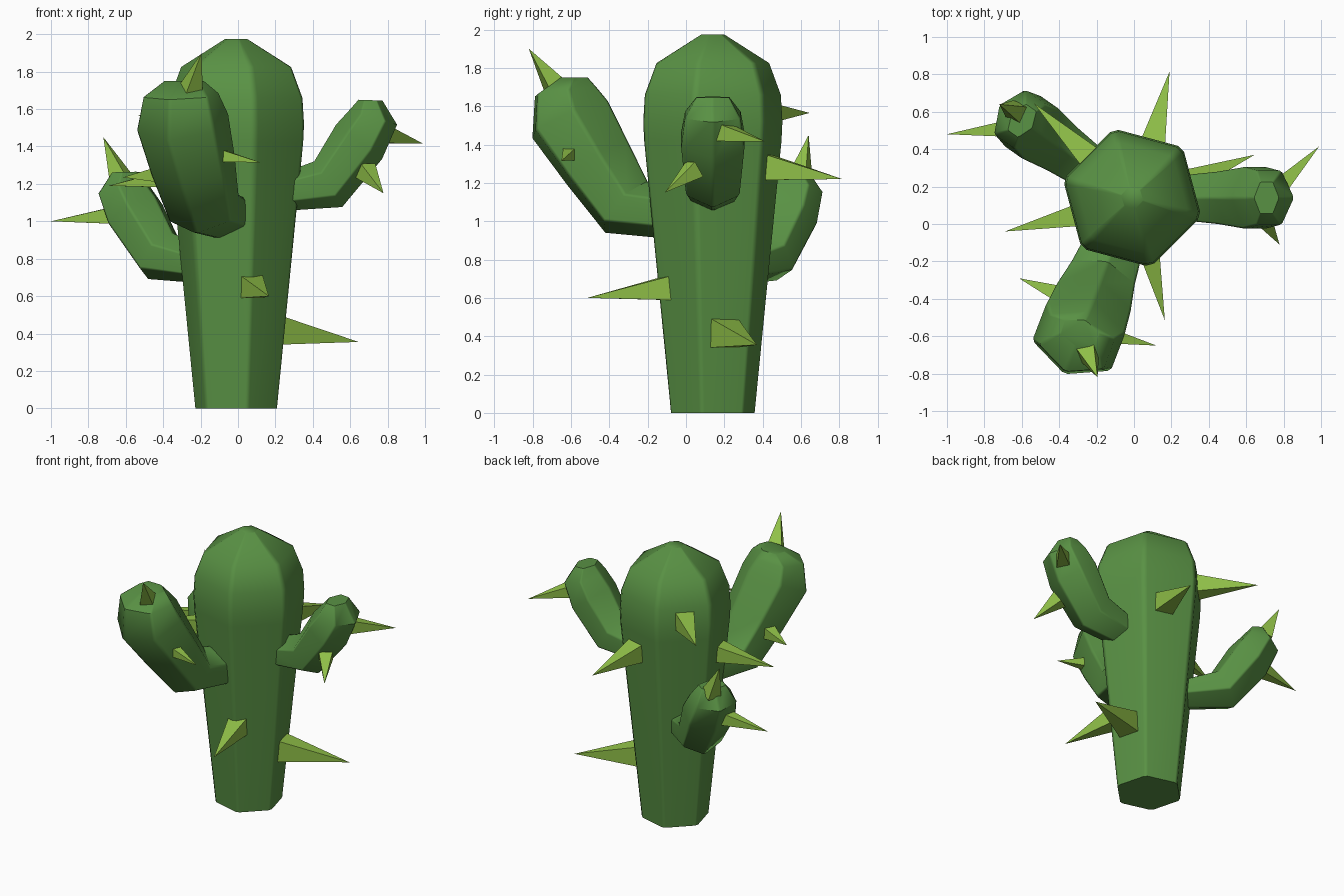
import bpy, bmesh, math
from mathutils import Vector

if "Cube" in bpy.data.objects:
    bpy.data.objects.remove(bpy.data.objects["Cube"])

CENTER = Vector((-0.01, 0.14, 0))


def material(name, rgb):
    m = bpy.data.materials.new(name)
    m.diffuse_color = (*rgb, 1)
    m.use_nodes = True
    m.node_tree.nodes["Principled BSDF"].inputs["Base Color"].default_value = m.diffuse_color
    return m


GREEN = material("cactus green", (0.10, 0.285, 0.058))
LIME = material("spine lime", (0.28, 0.53, 0.065))


def finish(name, bm, mat, angle):
    bmesh.ops.recalc_face_normals(bm, faces=bm.faces)
    me = bpy.data.meshes.new(name)
    bm.to_mesh(me)
    bm.free()
    me.materials.append(mat)
    ob = bpy.data.objects.new(name, me)
    bpy.context.collection.objects.link(ob)
    bpy.ops.object.select_all(action='DESELECT')
    ob.select_set(True)
    bpy.context.view_layer.objects.active = ob
    bpy.ops.object.shade_smooth_by_angle(angle=math.radians(angle))
    ob.modifiers.new("soft facets", 'WEIGHTED_NORMAL').keep_sharp = True
    return ob


def chamfered(corners, t=0.07):
    """Split every hexagon corner in two to give narrow bevelled edges."""
    out = []
    n = len(corners)
    for i, c in enumerate(corners):
        out += [c.lerp(corners[i - 1], t), c.lerp(corners[(i + 1) % n], t)]
    return out


def skin(rings):
    """Join rings of points into a closed tube."""
    bm = bmesh.new()
    loops = [[bm.verts.new(p) for p in chamfered(r)] for r in rings]
    for a, b in zip(loops, loops[1:]):
        for i in range(len(a)):
            j = (i + 1) % len(a)
            bm.faces.new((a[i], a[j], b[j], b[i]))
    bm.faces.new(loops[0])
    bm.faces.new(loops[-1])
    return bm


# Trunk: tapered hexagon with a domed top
profile = [(0, 0.23), (1.42, 0.378), (1.52, 0.383), (1.66, 0.374), (1.825, 0.31), (1.975, 0.062)]
rings = []
for z, r in profile:
    rings.append([CENTER + Vector((r * math.cos(math.radians(45 + 60 * k)),
                                   r * math.sin(math.radians(45 + 60 * k)), z)) for k in range(6)])
finish("trunk", skin(rings), GREEN, 40)


# Arms: each ring is (outer point, inner point, half width), points as (distance from trunk axis, height)
def arm(name, angle, sections, dz=0):
    a = math.radians(angle)
    u = Vector((math.cos(a), math.sin(a), 0))
    side = Vector((-math.sin(a), math.cos(a), 0))
    rings = []
    for (s0, z0), (s1, z1), w in sections:
        outer = CENTER + u * s0 + Vector((0, 0, z0 + dz))
        inner = CENTER + u * s1 + Vector((0, 0, z1 + dz))
        mid, half = (outer + inner) / 2, (outer - inner) / 2
        rings.append([mid + half * math.cos(math.radians(60 * k))
                      + side * (w / 0.866) * math.sin(math.radians(60 * k)) for k in range(6)])
    finish(name, skin(rings), GREEN, 45)


small = [((0.22, 1.05), (0.22, 1.25), 0.115), ((0.57, 1.072), (0.415, 1.325), 0.14),
         ((0.785, 1.33), (0.53, 1.52), 0.165), ((0.865, 1.515), (0.60, 1.595), 0.145),
         ((0.785, 1.645), (0.652, 1.65), 0.085)]
large = [((0.2, 0.90), (0.2, 1.18), 0.15), ((0.60, 0.935), (0.365, 1.21), 0.18),
         ((0.81, 1.18), (0.475, 1.42), 0.21), ((1.01, 1.43), (0.585, 1.63), 0.225),
         ((0.995, 1.65), (0.65, 1.70), 0.185), ((0.85, 1.75), (0.70, 1.75), 0.10)]
arm("right_arm", 0, small)
arm("back_left_arm", 145, small, -0.385)
arm("front_arm", 249, large)


# Spines: four sided pyramids from base centre to tip
def spine(name, base, tip, r):
    base, tip = Vector(base), Vector(tip)
    d = (tip - base).normalized()
    x = d.cross(Vector((0, 0, 1))).normalized()
    y = x.cross(d)
    base -= d * 0.02
    bm = bmesh.new()
    ring = []
    for k in range(4):
        a = math.radians(45 + 90 * k)
        ring.append(bm.verts.new(base + (x * math.cos(a) + y * math.sin(a)) * r * 1.3))
    top = bm.verts.new(tip)
    bm.faces.new(ring)
    for k in range(4):
        bm.faces.new((ring[k], ring[(k + 1) % 4], top))
    finish(name, bm, LIME, 30)


spine("trunk_spine_front", (0.07, -0.10, 0.65), (0.165, -0.515, 0.60), 0.07)
spine("trunk_spine_right", (0.21, 0.20, 0.415), (0.645, 0.37, 0.355), 0.085)
spine("trunk_spine_left", (-0.31, 0.045, 1.235), (-0.69, -0.04, 1.19), 0.065)
spine("trunk_spine_back_left", (-0.23, 0.35, 1.565), (-0.535, 0.645, 1.565), 0.075)
spine("trunk_spine_back", (0.10, 0.43, 1.28), (0.19, 0.815, 1.22), 0.075)
spine("right_arm_spine_outer", (0.79, 0.21, 1.46), (0.99, 0.415, 1.415), 0.05)
spine("right_arm_spine_front", (0.69, 0.03, 1.26), (0.778, -0.11, 1.15), 0.05)
spine("front_arm_spine_top", (-0.25, -0.68, 1.70), (-0.195, -0.82, 1.90), 0.06)
spine("front_arm_spine_right", (-0.12, -0.60, 1.355), (0.12, -0.65, 1.315), 0.045)
spine("front_arm_spine_left", (-0.41, -0.37, 1.25), (-0.615, -0.29, 1.235), 0.05)
spine("back_left_arm_spine_outer", (-0.68, 0.51, 1.03), (-1.0, 0.48, 1.0), 0.05)
spine("back_left_arm_spine_top", (-0.63, 0.60, 1.24), (-0.72, 0.64, 1.45), 0.055)
